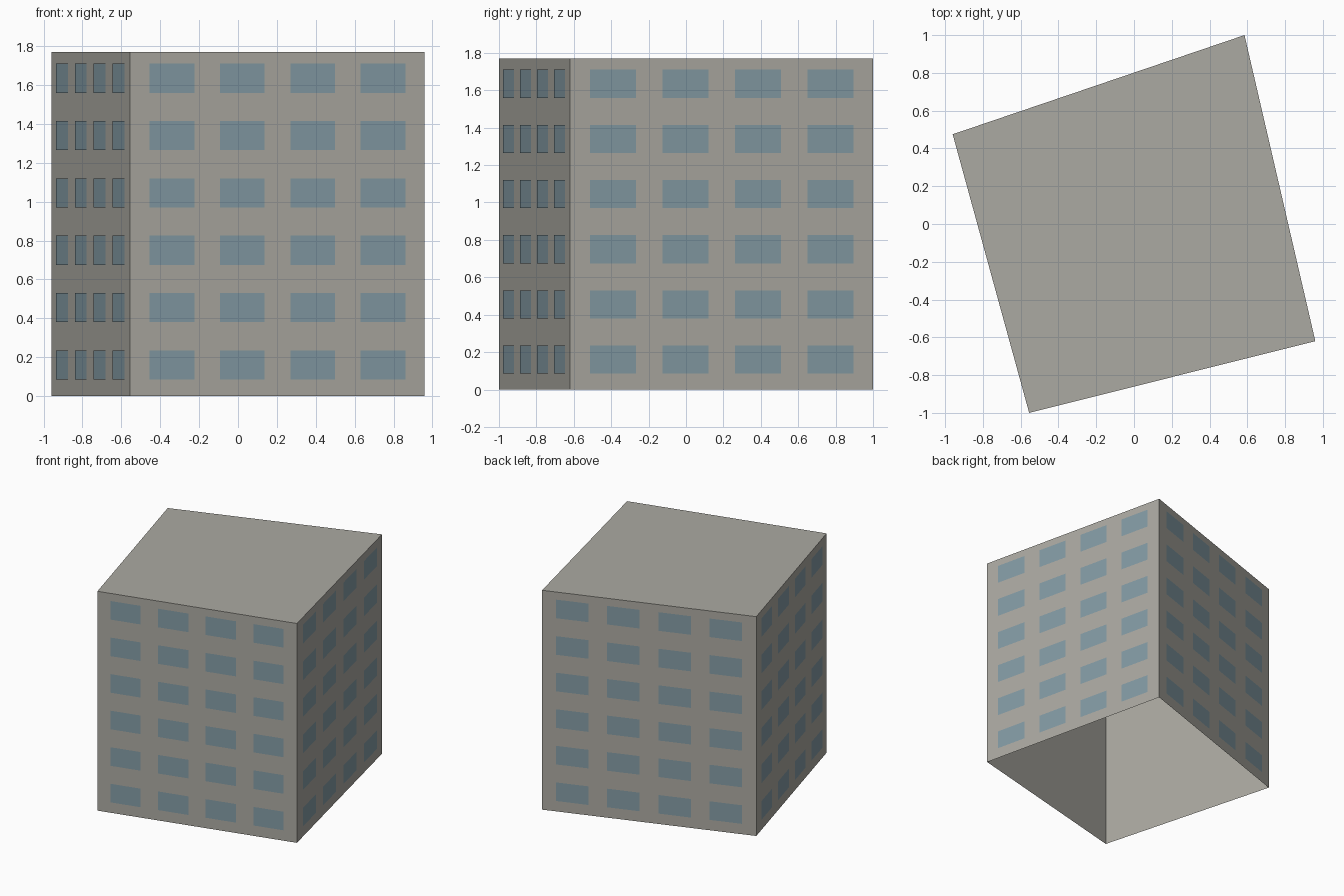
import bpy
import bmesh
from mathutils import Vector

cube = bpy.data.objects.get("Cube")
if cube:
    bpy.data.objects.remove(cube, do_unlink=True)

HEIGHT = 1.77
FLOORS, BAYS = 6, 4
PITCH = HEIGHT / FLOORS
CORNERS = [Vector(c) for c in ((-0.555, -1, 0), (0.96, -0.62, 0), (0.585, 1, 0), (-0.96, 0.475, 0))]
UP = Vector((0, 0, 1))


def material(name, rgb):
    mat = bpy.data.materials.new(name)
    mat.use_nodes = True
    color = (*rgb, 1)
    mat.diffuse_color = color
    bsdf = next(n for n in mat.node_tree.nodes if n.type == 'BSDF_PRINCIPLED')
    bsdf.inputs["Base Color"].default_value = color
    return mat


def add_quad(bm, points):
    bm.faces.new([bm.verts.new(p) for p in points])


def finish(bm, name, mat):
    bmesh.ops.remove_doubles(bm, verts=bm.verts[:], dist=0.0001)
    mesh = bpy.data.meshes.new(name)
    bm.to_mesh(mesh)
    bm.free()
    mesh.materials.append(mat)
    obj = bpy.data.objects.new(name, mesh)
    bpy.context.collection.objects.link(obj)


concrete = material("concrete", (0.41, 0.40, 0.36))
glass = material("window glass", (0.23, 0.33, 0.375))
sides = [(CORNERS[i], CORNERS[(i + 1) % 4]) for i in range(4)]
names = ("front", "left", "back", "right")

# Building shell: four walls and a flat roof, open underneath
bm = bmesh.new()
for a, b in sides:
    add_quad(bm, (a, b, b + UP * HEIGHT, a + UP * HEIGHT))
add_quad(bm, [c + UP * HEIGHT for c in CORNERS])
finish(bm, "building_shell", concrete)

# Window panes: a grid of thin plates just proud of each wall
for name, (a, b) in zip(names, sides):
    along = b - a
    offset = along.cross(UP).normalized() * 0.003
    bm = bmesh.new()
    for bay in range(BAYS):
        centre = 0.5 + (bay - (BAYS - 1) / 2) * 0.239
        left = a + along * (centre - 0.076) + offset
        right = a + along * (centre + 0.076) + offset
        for floor in range(FLOORS):
            low = UP * (floor * PITCH + 0.085)
            high = low + UP * 0.15
            add_quad(bm, (left + low, right + low, right + high, left + high))
    finish(bm, name + "_windows", glass)
